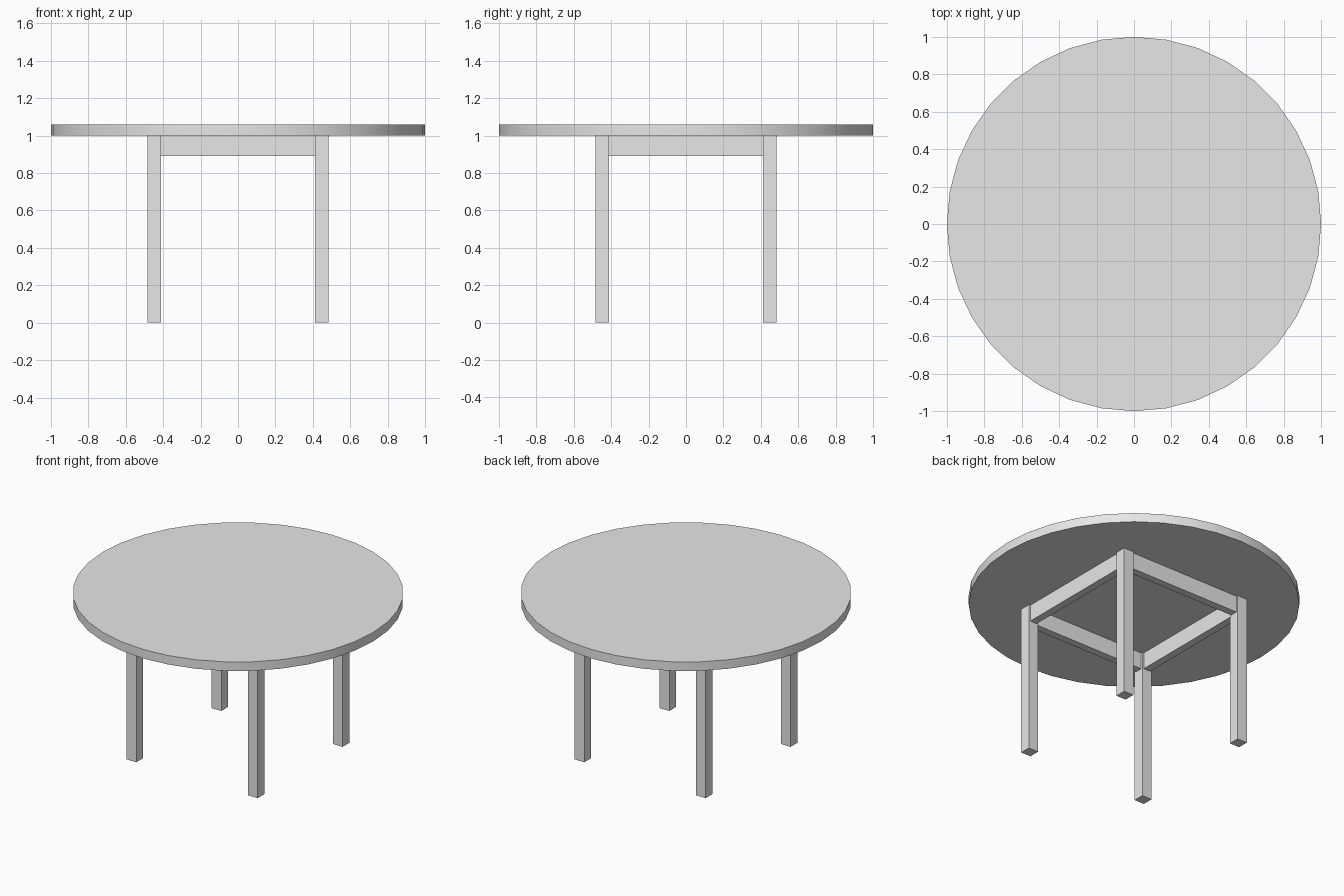
import bpy
from math import radians

cube = bpy.data.objects.get("Cube")
if cube:
    bpy.data.objects.remove(cube, do_unlink=True)

# Single light grey finish
GREY = (0.8, 0.8, 0.8, 1)
grey = bpy.data.materials.new("light_grey")
grey.use_nodes = True
grey.diffuse_color = GREY
grey.node_tree.nodes["Principled BSDF"].inputs["Base Color"].default_value = GREY

TOP_Z, HEIGHT = 1.0, 1.06      # underside and surface of the tabletop
LEG, LEG_POS = 0.072, 0.448    # leg width and offset from the centre
RAIL, RAIL_H = 0.05, 0.11      # apron thickness and depth


def box(name, size, location):
    bpy.ops.mesh.primitive_cube_add(size=1, location=location)
    ob = bpy.context.object
    ob.name = name
    ob.scale = size
    bpy.ops.object.transform_apply(location=False, rotation=False, scale=True)
    ob.data.materials.append(grey)
    return ob


# Round tabletop
bpy.ops.mesh.primitive_cylinder_add(vertices=36, radius=1, depth=HEIGHT - TOP_Z,
                                    location=(0, 0, (TOP_Z + HEIGHT) / 2))
top = bpy.context.object
top.name = "tabletop"
top.data.materials.append(grey)
bpy.ops.object.shade_smooth_by_angle(angle=radians(30))

# Four square legs
for y_name, sy in (("front", -1), ("back", 1)):
    for x_name, sx in (("left", 1), ("right", -1)):
        box(f"{y_name}_{x_name}_leg", (LEG, LEG, TOP_Z),
            (sx * LEG_POS, sy * LEG_POS, TOP_Z / 2))

# Apron rails between the legs
length = 2 * LEG_POS - LEG
rail_z = TOP_Z - RAIL_H / 2
for name, s in (("front", -1), ("back", 1)):
    box(f"{name}_apron", (length, RAIL, RAIL_H), (0, s * LEG_POS, rail_z))
for name, s in (("left", 1), ("right", -1)):
    box(f"{name}_apron", (RAIL, length, RAIL_H), (s * LEG_POS, 0, rail_z))
